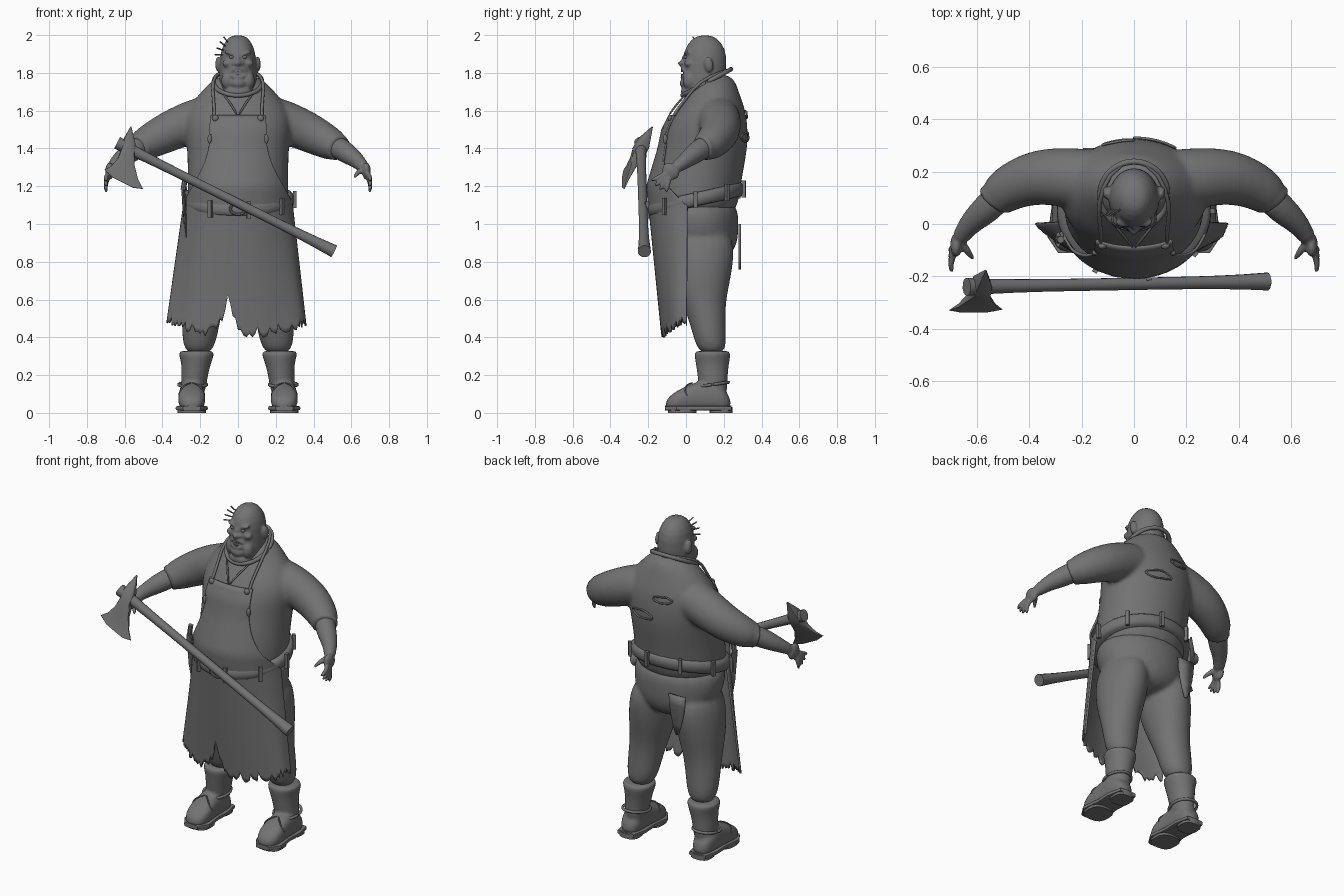
import bpy, bmesh, math, random
from math import sin, cos, pi
from mathutils import Vector as V, Matrix

random.seed(4)
if "Cube" in bpy.data.objects:
    bpy.data.objects.remove(bpy.data.objects["Cube"])
grey = bpy.data.materials.new("plain_grey")
grey.use_nodes = True
grey.diffuse_color = (.17, .17, .17, 1)
grey.node_tree.nodes["Principled BSDF"].inputs["Base Color"].default_value = grey.diffuse_color

def modify(obj, kind, **settings):
    modifier = obj.modifiers.new(kind.lower(), kind)
    for key, value in settings.items():
        setattr(modifier, key, value)

def make(name, bm, subdivide=1, voxel=0, soften=4, thickness=0, sharp=180):
    """Turn a bmesh into a shaded object with its modifiers."""
    bmesh.ops.recalc_face_normals(bm, faces=bm.faces)
    mesh = bpy.data.meshes.new(name)
    bm.to_mesh(mesh)
    bm.free()
    mesh.materials.append(grey)
    mesh.polygons.foreach_set("use_smooth", [True] * len(mesh.polygons))
    mesh.set_sharp_from_angle(angle=math.radians(sharp))
    obj = bpy.data.objects.new(name, mesh)
    bpy.context.collection.objects.link(obj)
    if subdivide:
        modify(obj, "SUBSURF", levels=subdivide, render_levels=subdivide)
    if voxel:
        modify(obj, "REMESH", mode="VOXEL", voxel_size=voxel, use_smooth_shade=True)
        modify(obj, "SMOOTH", iterations=soften)
    if thickness:
        modify(obj, "SOLIDIFY", thickness=thickness, offset=0)

def mirror(bm):
    """Copy everything built so far to the other side."""
    copy = bmesh.ops.duplicate(bm, geom=bm.verts[:] + bm.edges[:] + bm.faces[:])["geom"]
    bmesh.ops.scale(bm, vec=(-1, 1, 1), verts=[v for v in copy if isinstance(v, bmesh.types.BMVert)])

def loft(bm, rings, sides=16, power=1):
    """Skin rings of (centre, axis, axis); a power below one squares them."""
    def bend(value):
        return math.copysign(abs(value) ** power, value)
    angles = [2 * pi * i / sides for i in range(sides)]
    rows = [[bm.verts.new(V(c) + V(a) * bend(cos(t)) + V(b) * bend(sin(t))) for t in angles] for c, a, b in rings]
    for low, high in zip(rows, rows[1:]):
        for i in range(sides):
            bm.faces.new((low[i - 1], low[i], high[i], high[i - 1]))
    bm.faces.new(rows[0])
    bm.faces.new(rows[-1])

def stack(bm, rows, x=0, tilt=0, sides=20):
    """Horizontal ellipses from (height, centre y, radius x, radius y, optional centre x)."""
    loft(bm, [((row[4] if len(row) > 4 else x, row[1], row[0]), (row[2], 0, 0), (0, row[3], tilt * row[3]))
              for row in rows], sides)

def tube(bm, points, radii, sides=8):
    """Round tube along points, with one radius or one for each point."""
    points = [V(p) for p in points]
    radii = radii if isinstance(radii, list) else [radii] * len(points)
    rings, across = [], None
    for i, (point, radius) in enumerate(zip(points, radii)):
        along = (points[min(i + 1, len(points) - 1)] - points[max(i - 1, 0)]).normalized()
        across = (across - along * across.dot(along) if across else along.orthogonal()).normalized()
        rings.append((point, across * radius, along.cross(across) * radius))
    loft(bm, rings, sides)

def oval(centre, a, b, steps=24):
    angles = [2 * pi * i / steps for i in range(steps + 1)]
    return [V(centre) + V(a) * cos(t) + V(b) * sin(t) for t in angles]

def ball(bm, centre, size, turn=0, axis="X"):
    place = Matrix.Translation(centre) @ Matrix.Rotation(turn, 4, axis) @ Matrix.Diagonal((*size, 1))
    bmesh.ops.create_uvsphere(bm, u_segments=14, v_segments=9, radius=1, matrix=place)

def box(bm, centre, size, turn=0):
    place = Matrix.Translation(centre) @ Matrix.Rotation(turn, 4, "Z") @ Matrix.Diagonal((*size, 1))
    bmesh.ops.create_cube(bm, size=1, matrix=place)

torso = [(1, .05, .27, .22), (1.2, .05, .27, .24), (1.4, .1, .27, .23), (1.5, .11, .29, .22),
         (1.6, .13, .28, .19), (1.7, .15, .2, .13), (1.8, .15, .1, .1)]

def torso_at(z):
    low, high = next((a, b) for a, b in zip(torso, torso[1:]) if z <= b[0])
    return V(low).lerp(V(high), (z - low[0]) / (high[0] - low[0]))[1:]

def on_torso(x, z, side=-1, gap=.02):
    """Point on the front or back of the torso."""
    centre, wide, deep = torso_at(z)
    return V((x, centre + side * (deep + gap) * math.sqrt(1 - (x / wide) ** 2), z))

# Shirt: sleeves and torso merged
shoulder, upper, elbow = V((.2, .17, 1.56)), V((.37, .19, 1.49)), V((.5, .13, 1.42))
cuff, wrist, palm = V((.54, .08, 1.4)), V((.64, -.01, 1.33)), V((.68, -.08, 1.28))
bm = bmesh.new()
tube(bm, [shoulder - V((.08, 0, 0)), shoulder, upper, elbow, cuff], [.12, .12, .11, .09, .07], 16)
tube(bm, [elbow.lerp(cuff, .6), elbow.lerp(cuff, .8), cuff], [.07, .08, .07], 16)
mirror(bm)
stack(bm, torso)
make("shirt", bm, 2, .012, 6)
# Torn rims on the back of the shirt
bm = bmesh.new()
for x, z, size in ((.08, 1.46, .08), (-.06, 1.58, .06)):
    rim = oval((x, 0, z), (size, 0, 0), (0, 0, size * .3))
    tube(bm, [on_torso(p.x, p.z + random.uniform(-.004, .004), 1, 0) for p in rim], .006, 6)
make("shirt_tears", bm)
# Collar with an open neckline
bm = bmesh.new()
tube(bm, [on_torso(.08, 1.69), on_torso(.04, 1.64), on_torso(0, 1.57)], .006)
mirror(bm)
tube(bm, oval((0, .11, 1.75), (.13, 0, 0), (0, .13, .07)), .013)
make("collar", bm)
# Trousers: legs and pelvis merged
bm = bmesh.new()
stack(bm, [(1, .08, .12, .19, .14), (.75, .08, .14, .17, .16), (.6, .09, .11, .12, .18),
           (.45, .12, .1, .09, .2), (.3, .14, .08, .08, .21)])
mirror(bm)
stack(bm, [(.8, .1, .14, .12), (.9, .08, .25, .2), (1, .06, .28, .22), (1.15, .05, .27, .23)])
make("trousers", bm, 2, .012, 6)
# Belt, its loops and an oval buckle
waist, slope = V((0, .05, 1.13)), .22
bm = bmesh.new()
stack(bm, [(waist.z + rise, waist.y, .28 + out, .24 + out)
           for rise, out in ((-.04, 0), (-.035, .018), (.035, .018), (.04, 0))], tilt=slope, sides=32)
make("belt", bm)
bm = bmesh.new()
for turn in (i * .7 for i in range(9)):
    box(bm, waist + V((.3 * cos(turn), .26 * sin(turn), .26 * slope * sin(turn))), (.02, .02, .09), turn)
tube(bm, oval((0, -.21, 1.08), (.04, 0, 0), (0, 0, .03)), .008)
make("belt_loops_and_buckle", bm, 0, sharp=40)
# Apron: bib follows the torso, skirt flares, hem is ragged with a slit
bm = bmesh.new()
columns, rows, top, grid = 72, 44, 1.575, []
for u in (2 * i / columns - 1 for i in range(columns + 1)):
    s = sin(1.4 * u)
    hem = .42 + .07 * s * s + .18 * max(0, 1 - abs(s + .15) / .16) + random.uniform(-.03, .03)
    grid.append([])
    for z in (top + (hem - top) * k / rows for k in range(rows + 1)):
        drop = max(0, 1.1 - z)
        flare, spread = .13 * drop + .015 * drop * sin(11 * u), 1.4
        centre, wide, deep = .05 - .03 * drop, .29 + flare, .245 - .13 * drop
        if not drop:
            centre, wide, deep = V(torso_at(z)) + V((0, .02, .016))
            spread = .5 + .9 * ((1.6 - z) * 2) ** 3
        grid[-1].append(bm.verts.new((wide * sin(u * spread), centre - deep * cos(u * spread), z)))
for a, b in zip(grid, grid[1:]):
    for k in range(rows):
        bm.faces.new((a[k], b[k], b[k + 1], a[k + 1]))
make("apron", bm, 0, thickness=.01)
# Apron straps with knots and dangling ends
bm = bmesh.new()
end, knot = on_torso(.15, 1.45, gap=.03), on_torso(.12, 1.56, gap=.025)
tube(bm, [end, knot, on_torso(.13, 1.66), (.14, .07, 1.76), (.1, .2, 1.81), (0, .25, 1.82)], .009)
ball(bm, knot, (.018, .014, .018))
ball(bm, end, (.012, .012, .025))
mirror(bm)
make("apron_straps", bm)
# Head: nostrils, brows, cheeks, jowls, ears, skull, chins, nose and lips merged
mouth = V((0, -.018, 1.8))
bm = bmesh.new()
ball(bm, (.02, -.01, 1.85), (.013, .015, .012))
ball(bm, (.04, .01, 1.905), (.034, .025, .011), -.3, "Y")
ball(bm, (.055, .015, 1.85), (.03, .025, .02))
ball(bm, (.055, .02, 1.76), (.035, .04, .05))
ball(bm, (.105, .12, 1.845), (.016, .025, .042), .15)
mirror(bm)
stack(bm, [(1.62, .12, .08, .1), (1.7, .09, .1, .11), (1.85, .1, .1, .12), (1.93, .1, .09, .11),
           (1.98, .1, .06, .07), (2, .1, .03, .03)])
ball(bm, (0, .03, 1.7), (.08, .06, .04))
ball(bm, (0, 0, 1.745), (.045, .035, .03))
ball(bm, (0, -.015, 1.85), (.02, .03, .017))
ball(bm, (0, -.005, 1.875), (.012, .02, .03), -.25)
tube(bm, [p + V((0, 9 * p.x ** 2, 0)) for p in oval(mouth, (.04, 0, 0), (0, 0, .024))], .012)
make("head", bm, 1, .007, 3)
bm = bmesh.new()
for i in range(-2, 3):
    for row in (-1, 1):
        box(bm, mouth + V((i * .011, .002 * i * i, row * .012)), (.009, .016, .012))
for side in (-1, 1):
    ball(bm, (side * .035, -.002, 1.884), (.013, .011, .009))
make("teeth_and_eyes", bm, 0, sharp=40)
# Nails stuck in the scalp
bm = bmesh.new()
for i in range(4):
    out = V((-.6 - .1 * i, -.5, .8 - .25 * i)).normalized()
    tube(bm, [V((0, .1, 1.89)) + out * reach for reach in (.08, .14)], .004, 6)
make("scalp_nails", bm, 0, sharp=40)
# Forearms, palms, thumbs and fanned fingers
bm = bmesh.new()
tube(bm, [elbow, cuff, cuff.lerp(wrist, .5), wrist, palm], [.06, .06, .055, .04, .03], 14)
ball(bm, palm, (.024, .045, .05), .8)
for fan in (.45 + .3 * i for i in range(4)):
    out, bulge = V((0, -cos(fan), -sin(fan))), V((.015, 0, 0))
    tube(bm, [palm + out * .02, palm + out * .05 + bulge, palm + out * .09 + bulge * 1.5, palm + out * .12 + bulge],
         [.014, .014, .013, .009])
tube(bm, [wrist.lerp(palm, .7), palm - V((.04, .02, 0)), palm - V((.07, .06, .04))], [.02, .016, .009])
mirror(bm)
make("arms", bm, 1, .007, 3)
# Boots
foot_x = .245
foot = [(.24, .05, .08), (.15, .07, .17), (.06, .065, .16), (-.05, .08, .11), (-.11, .04, .06)]
bm = bmesh.new()
stack(bm, [(.05, .15, .06, .07, .24), (.2, .14, .07, .08, .23), (.27, .14, .08, .09, .22),
           (.32, .14, .1, .1, .22), (.33, .14, .08, .08, .22)])
loft(bm, [((foot_x, y, tall / 2 + .01), (wide, 0, 0), (0, 0, tall / 2)) for y, wide, tall in foot], 16, .75)
mirror(bm)
make("boots", bm, 2, .009)
# Soles with raised heels
bm = bmesh.new()
loft(bm, [((foot_x, y, .025), (wide + .006, 0, 0), (0, 0, .013)) for y, wide, tall in foot], 16, .4)
for y, wide in ((.185, .06), (-.02, .075)):
    loft(bm, [((foot_x, y, z), (wide, 0, 0), (0, wide, 0)) for z in (0, .03)], 16, .7)
mirror(bm)
make("boot_soles", bm, 0, sharp=35)
# Ankle cords and laces
bm = bmesh.new()
tube(bm, oval((.24, .14, .15), (.075, 0, 0), (0, .085, .012)), .009)
for side in (-1, 1):
    lace = [(0, .04, .16), (.04, 0, .15), (.06, -.01, .12), (.07, .01, .09)]
    tube(bm, [(foot_x + side * x, y, z) for x, y, z in lace], .005, 6)
mirror(bm)
make("boot_laces", bm)
# Torn rag on the seat
bm = bmesh.new()
strip = [[bm.verts.new((-.14 + side * .055 * cos(i * .35), .285, 1 - .06 * i)) for side in (-1, 1)] for i in range(5)]
for a, b in zip(strip, strip[1:]):
    bm.faces.new((*a, *b[::-1]))
make("torn_rag", bm, 0, thickness=.012)
# Knife hanging at the hip
bm = bmesh.new()
hip = V((-.29, -.06, 1.18))
loft(bm, [(hip - V((-.06 * drop, 0, drop)), (thick, 0, 0), (0, wide, 0))
          for drop, thick, wide in ((0, .01, .03), (.18, .008, .02), (.27, .002, .006))], 8)
tube(bm, [hip, hip + V((.01, 0, .06))], .014)
make("hip_knife", bm, 0, sharp=40)
# Axe handle, thicker towards its ends
butt, tip = V((.51, -.22, .855)), V((-.64, -.24, 1.43))
bm = bmesh.new()
steps = [i / 12 for i in range(13)]
tube(bm, [butt.lerp(tip, t) for t in steps], [.024 + .011 * (2 * t - 1) ** 4 for t in steps], 12)
make("axe_handle", bm, 0, sharp=40)
# Axe head: spike at the back, flared cutting edge
bm = bmesh.new()
eye, along, reach = tip.lerp(butt, .05), (butt - tip).normalized(), V((-.12, -.47, -.87))
normal = along.cross(reach).normalized()
loft(bm, [(eye + reach * t, along * wide, normal * thick) for t, wide, thick in
          ((-.13, .003, .003), (-.03, .035, .034), (.03, .037, .034), (.09, .05, .018),
           (.15, .08, .009), (.19, .115, .002), (.21, .06, .001))], 16, .35)
make("axe_head", bm, 0, sharp=35)
